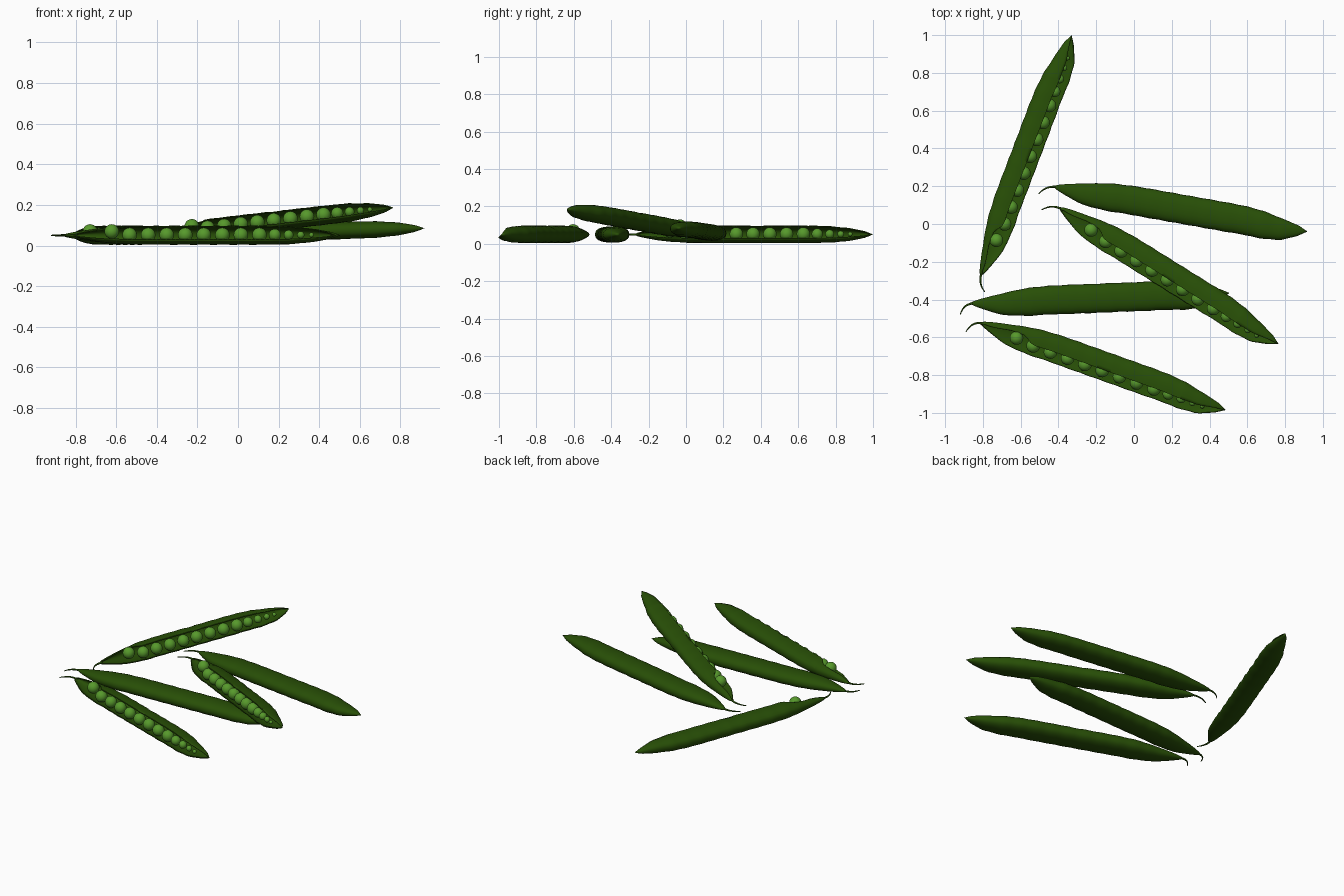
import bpy, bmesh, math
from mathutils import Vector

cube = bpy.data.objects.get("Cube")
if cube:
    bpy.data.objects.remove(cube)


def material(name, rgb):
    m = bpy.data.materials.new(name)
    m.use_nodes = True
    m.diffuse_color = (*rgb, 1)
    bsdf = next(n for n in m.node_tree.nodes if n.type == 'BSDF_PRINCIPLED')
    bsdf.inputs["Base Color"].default_value = (*rgb, 1)
    bsdf.inputs["Roughness"].default_value = 0.6
    return m


POD = material("pod green", (0.021, 0.078, 0.002))
PEA = material("pea green", (0.095, 0.32, 0.025))

RINGS, SIDES = 56, 24
# relative girth along the pod, stem to tip
GIRTH = [(0, 0), (0.01, .12), (.05, .38), (.13, .76), (.22, .96), (.35, 1),
         (.7, 1), (.82, .95), (.9, .74), (.96, .4), (1, 0)]
# how far the upper lip reaches across the pod
LIP = [(0, 0), (.05, -.1), (.12, -.45), (.18, -.3), (.22, .15), (.8, .2),
       (.88, .15), (1, 0)]
# sideways bulge towards the open edge
BULGE = [(0, 0), (.12, .012), (.3, 0), (.75, 0), (.9, .014), (1, 0)]


def sample(table, t):
    for (a, x), (b, y) in zip(table, table[1:]):
        if t <= b:
            return x + (y - x) * (t - a) / (b - a)
    return table[-1][1]


def power(x, p):
    return math.copysign(abs(x) ** p, x)


def frame(start, tip):
    along = (tip - start).normalized()
    right = along.cross(Vector((0, 0, 1))).normalized()
    return right, right.cross(along)


def link(name, data, mat):
    data.materials.append(mat)
    obj = bpy.data.objects.new(name, data)
    bpy.context.collection.objects.link(obj)
    return obj


def finish(name, bm, mat):
    bmesh.ops.remove_doubles(bm, verts=bm.verts, dist=0.0001)
    for f in bm.faces:
        f.smooth = True
    mesh = bpy.data.meshes.new(name)
    bm.to_mesh(mesh)
    bm.free()
    return link(name, mesh, mat)


def section(start, tip, t, width, height, is_open):
    """Points of one cross-section, from the lower lip round to the upper."""
    right, up = frame(start, tip)
    g = sample(GIRTH, t) * (1 + .015 * math.sin(t * 85))
    a0, a1 = 0, -2 * math.pi
    if is_open:
        a0, a1 = math.radians(-25), a1 + math.acos(sample(LIP, t))
    points = []
    for j in range(SIDES + 1):
        a = a0 + (a1 - a0) * j / SIDES
        u = power(math.cos(a), .9) * width * g + sample(BULGE, t)
        v = power(math.sin(a), .85) * height * g ** .9
        points.append(start.lerp(tip, t) + right * u + up * v)
    return points


def pod(name, start, tip, width, height, is_open):
    rows = [section(start, tip, i / RINGS, width, height, is_open)
            for i in range(RINGS + 1)]
    up = frame(start, tip)[1]
    shell, lining = bmesh.new(), bmesh.new()
    for i in range(RINGS):
        t = (i + .5) / RINGS
        for j in range(SIDES):
            quad = (rows[i][j], rows[i][j + 1], rows[i + 1][j + 1], rows[i + 1][j])
            shell.faces.new([shell.verts.new(p) for p in quad])
            # two lining panels on the upper valve, facing into the pod
            if (.19 < t < .49 or .53 < t < .83) and j > SIDES * .7:
                lining.faces.new([lining.verts.new(p + up * .0015) for p in reversed(quad)])
    obj = finish(name + "_pod", shell, POD)
    if is_open:
        wall = obj.modifiers.new("wall", 'SOLIDIFY')
        wall.thickness = 0.005
        wall.offset = -1
        finish(name + "_lining", lining, POD)
    else:
        lining.free()


def peas(name, start, tip):
    right, up = frame(start, tip)
    bm = bmesh.new()
    t = .155
    for k in range(13):
        r = .036 if k < 9 else .036 - .006 * (k - 8)
        lift = .019 if k == 0 else 0.002
        c = start.lerp(tip, t) + right * (.022 if k else .012) + up * lift
        ball = bmesh.ops.create_uvsphere(bm, u_segments=20, v_segments=12, radius=r)
        bmesh.ops.translate(bm, verts=ball["verts"], vec=c)
        t += .07 if k < 8 else .058 - .006 * (k - 8)
    finish(name, bm, PEA)


def stem(name, start, tip, end):
    along = (tip - start).normalized()
    curve = bpy.data.curves.new(name, 'CURVE')
    curve.dimensions = '3D'
    curve.bevel_depth = 0.004
    curve.bevel_resolution = 2
    s = curve.splines.new('BEZIER')
    s.bezier_points.add(1)
    p, q = s.bezier_points
    p.co, q.co = start + along * .03, end
    p.handle_left, p.handle_right = start + along * .06, start - along * .03
    q.handle_left = end.lerp(start - along * .03, .4)
    q.handle_right = end
    p.radius, q.radius = 1.6, .6
    link(name, curve, POD)


# name, stem end, tip, stem end point, open or closed
PODS = [
    ("back_open", (-.815, -.28, .05), (-.33, 1, .05), (-.79, -.36, .05), True),
    ("front_open", (-.82, -.52, .05), (.485, -.985, .05), (-.89, -.57, .05), True),
    ("leaning_open", (-.40, .09, .055), (.765, -.635, .187), (-.49, .075, .045), True),
    ("right_closed", (-.43, .2, .05), (.918, -.04, .085), (-.505, .16, .045), False),
    ("front_closed", (-.87, -.42, .05), (.505, -.365, .05), (-.92, -.48, .05), False),
]
for name, a, b, c, is_open in PODS:
    a, b, c = Vector(a), Vector(b), Vector(c)
    pod(name, a, b, .08 if is_open else .077, .046 if is_open else .043, is_open)
    stem(name + "_stem", a, b, c)
    if is_open:
        peas(name + "_peas", a, b)
